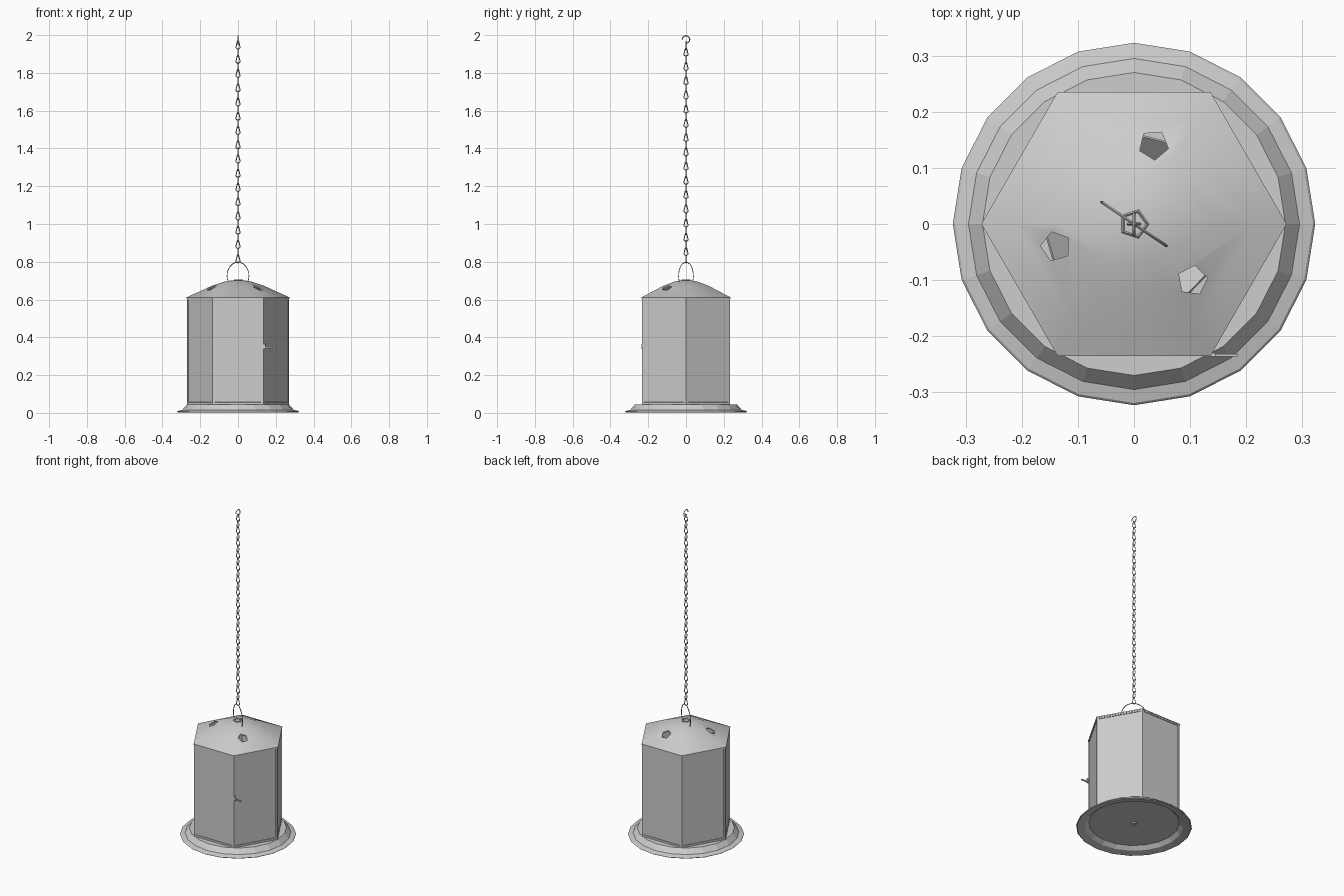
import bpy, bmesh, math
from mathutils import Vector, Matrix

if "Cube" in bpy.data.objects:
    bpy.data.objects.remove(bpy.data.objects["Cube"])

METAL = bpy.data.materials.new("grey metal")
METAL.diffuse_color = (0.61, 0.61, 0.61, 1)
METAL.use_nodes = True
METAL.node_tree.nodes["Principled BSDF"].inputs["Base Color"].default_value = METAL.diffuse_color

def select(ob):
    bpy.ops.object.select_all(action='DESELECT')
    ob.select_set(True)
    bpy.context.view_layer.objects.active = ob

def finish(name, bm, smooth=None):
    bmesh.ops.recalc_face_normals(bm, faces=bm.faces)
    me = bpy.data.meshes.new(name)
    bm.to_mesh(me)
    bm.free()
    ob = bpy.data.objects.new(name, me)
    bpy.context.collection.objects.link(ob)
    me.materials.append(METAL)
    if smooth:
        select(ob)
        bpy.ops.object.shade_smooth_by_angle(angle=math.radians(smooth))
    return ob

def lathe(bm, profile, n, cap_start=False, cap_end=False):
    """Stack n-sided rings from (radius, z) pairs."""
    rings = [[bm.verts.new((r * math.cos(2 * math.pi * i / n), r * math.sin(2 * math.pi * i / n), z))
              for i in range(n)] for r, z in profile]
    faces = []
    for a, b in zip(rings, rings[1:]):
        for i in range(n):
            j = (i + 1) % n
            faces.append(bm.faces.new((a[i], a[j], b[j], b[i])))
    if cap_start:
        bm.faces.new(rings[0])
    if cap_end:
        bm.faces.new(rings[-1])
    return faces

def tube(bm, pts, normal, r, closed=False):
    """Sweep a square section along a path lying in the plane with this normal."""
    n, rings = len(pts), []
    for i, p in enumerate(pts):
        a = pts[(i - 1) % n] if closed or i else p
        b = pts[(i + 1) % n] if closed or i < n - 1 else p
        side = (b - a).normalized().cross(normal)
        rings.append([bm.verts.new(p + d * r) for d in (side, normal, -side, -normal)])
    for i in range(n if closed else n - 1):
        a, b = rings[i], rings[(i + 1) % n]
        for k in range(4):
            bm.faces.new((a[k], a[(k + 1) % 4], b[(k + 1) % 4], b[k]))
    if not closed:
        bm.faces.new(rings[0])
        bm.faces.new(rings[-1])

# Base tray: flat flange, raised step, hollow underside with a small centre boss
bm = bmesh.new()
lathe(bm, [(0.014, 0.022), (0.014, 0.030), (0.252, 0.030), (0.275, 0.010), (0.318, 0.002),
           (0.323, 0.006), (0.319, 0.010), (0.295, 0.016), (0.270, 0.045)], 20, True, True)
finish("base_tray", bm)

# Hexagonal walls with shallow framed panels
bm = bmesh.new()
walls = lathe(bm, [(0.270, 0.044), (0.270, 0.61)], 6)
bmesh.ops.recalc_face_normals(bm, faces=bm.faces)
bmesh.ops.inset_individual(bm, faces=walls, thickness=0.017, depth=0)
bmesh.ops.inset_individual(bm, faces=walls, thickness=0.001, depth=-0.003)
finish("hexagonal_walls", bm)

# Roof shell, low slope with a flattened crown
bm = bmesh.new()
lathe(bm, [(0.272, 0.606), (0.272, 0.612), (0.21, 0.640), (0.14, 0.672), (0.075, 0.694), (0.03, 0.702)],
      6, False, True)
roof = finish("roof", bm)
shell = roof.modifiers.new("thickness", 'SOLIDIFY')
shell.thickness = 0.006

# Pentagonal vents cut through the roof, each with a sloping baffle below
bm, baffles = bmesh.new(), bmesh.new()
for k in range(3):
    a = math.radians(76 + 120 * k)
    turn = Matrix.Rotation(a, 4, 'Z')
    bmesh.ops.create_cone(bm, cap_ends=True, segments=5, radius1=0.027, radius2=0.027, depth=0.2,
                          matrix=turn @ Matrix.Translation((0.145, 0, 0.67)) @ Matrix.Rotation(math.pi, 4, 'Z'))
    bmesh.ops.create_cube(baffles, size=1,
                          matrix=turn @ Matrix.Translation((0.134, 0, 0.622))
                          @ Matrix.Rotation(math.radians(-45), 4, 'Y') @ Matrix.Diagonal((0.062, 0.07, 0.004, 1)))
finish("vent_baffles", baffles)
cutter = finish("vent_cutter", bm)
cutter.hide_render = True
cutter.hide_set(True)
cut = roof.modifiers.new("vents", 'BOOLEAN')
cut.operation = 'DIFFERENCE'
cut.object = cutter
select(roof)
for m in list(roof.modifiers):
    bpy.ops.object.modifier_apply(modifier=m.name)
bpy.ops.object.shade_smooth_by_angle(angle=math.radians(48))

# Small ring on the crown
bm = bmesh.new()
tube(bm, [Vector((0.024 * math.cos(t), 0.024 * math.sin(t), 0.704))
          for t in (2 * math.pi * i / 5 for i in range(5))], Vector((0, 0, 1)), 0.003, True)
finish("crown_ring", bm)

# Carrying bail, an upright loop turned diagonally
along = Vector((0.83, -0.56, 0)).normalized()
across = Vector((0, 0, 1)).cross(along)
bm = bmesh.new()
pts = [along * 0.070 * math.cos(t) + Vector((0, 0, 0.726 + 0.072 * math.sin(t)))
       for t in (math.radians(-35 + 250 * i / 16) for i in range(17))]
tube(bm, pts, across, 0.0025)
finish("bail", bm, 60)

# Chain of teardrop links, alternating by a quarter turn
SHAPE = [(0, 0), (0.011, 0.010), (0.009, 0.022), (0.003, 0.046), (-0.003, 0.046), (-0.009, 0.022), (-0.011, 0.010)]
PITCH = 0.0377
bm = bmesh.new()
for i in range(31):
    d, n = (Vector((1, 0, 0)), Vector((0, 1, 0))) if i % 2 == 0 else (Vector((0, 1, 0)), Vector((1, 0, 0)))
    pts = [d * u + Vector((0, 0, 0.792 + i * PITCH + h)) for u, h in SHAPE]
    tube(bm, pts, n, 0.0027, True)
finish("chain", bm)

# Open hook at the top of the chain
bm = bmesh.new()
pts = [Vector((0, 0.0, 1.948)), Vector((0, 0.004, 1.957))]
pts += [Vector((0, 0.020 * math.cos(t), 1.977 + 0.020 * math.sin(t)))
        for t in (math.radians(x) for x in range(-30, 191, 30))]
tube(bm, pts, Vector((1, 0, 0)), 0.003)
finish("hook", bm)

# Door latch on the front right corner
bm = bmesh.new()
for c, s in (((0.160, -0.234, 0.345), (0.050, 0.005, 0.008)), ((0.140, -0.233, 0.352), (0.010, 0.007, 0.028))):
    bmesh.ops.create_cube(bm, size=1, matrix=Matrix.Translation(c) @ Matrix.Diagonal((*s, 1)))
finish("door_latch", bm)
